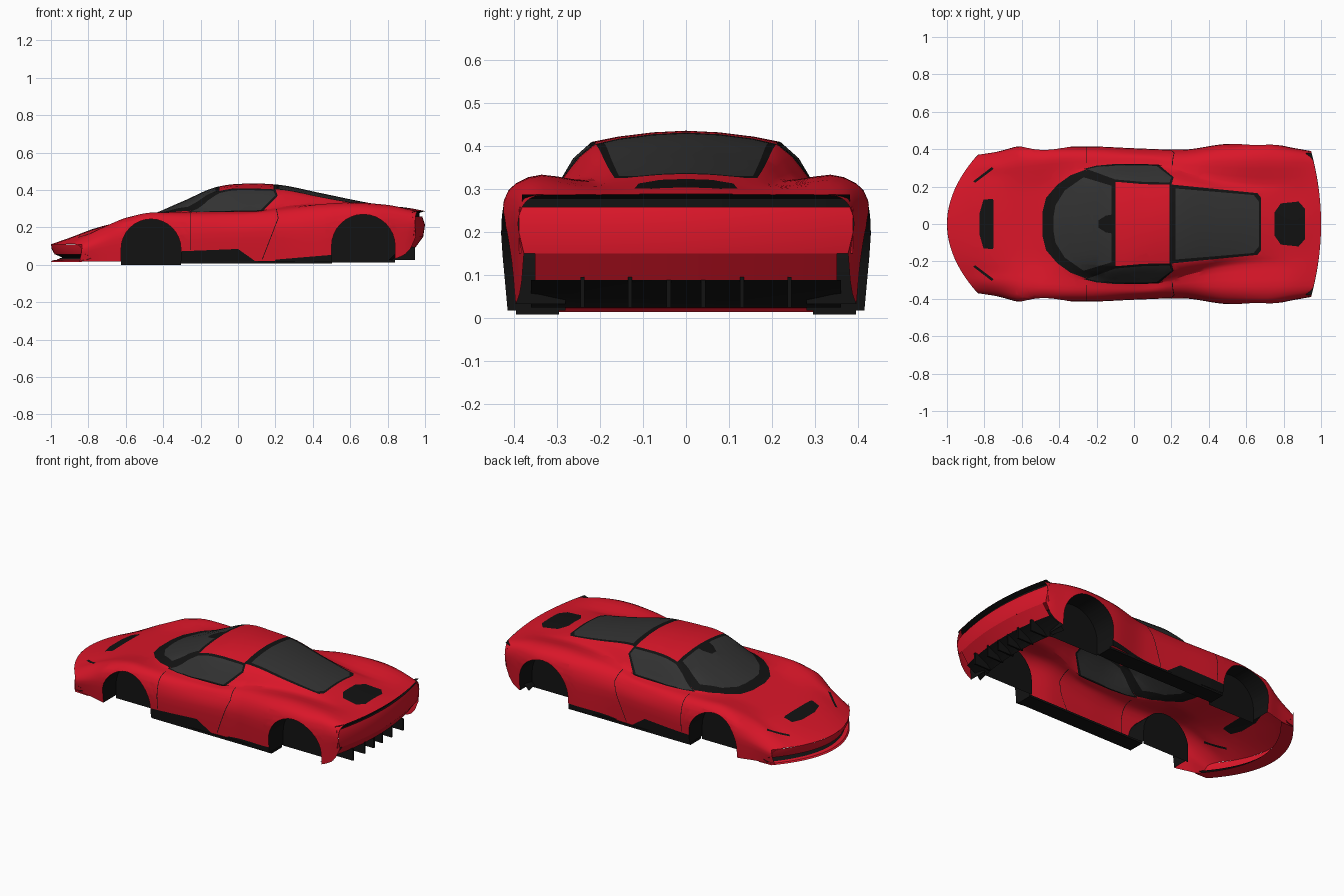
import bpy, bmesh, math
from mathutils import Vector

if "Cube" in bpy.data.objects:
    bpy.data.objects.remove(bpy.data.objects["Cube"])


def material(name, rgb):
    m = bpy.data.materials.new(name)
    m.diffuse_color = (*rgb, 1)
    m.use_nodes = True
    m.node_tree.nodes["Principled BSDF"].inputs["Base Color"].default_value = m.diffuse_color
    return m


RED = material("red_paint", (0.7, 0.008, 0.022))
BLACK = material("black_trim", (0.006, 0.006, 0.006))
GLASS = material("dark_glass", (0.032, 0.032, 0.032))


def finish(name, bm, mat):
    me = bpy.data.meshes.new(name)
    bm.to_mesh(me)
    bm.free()
    me.materials.append(mat)
    ob = bpy.data.objects.new(name, me)
    bpy.context.collection.objects.link(ob)
    bpy.ops.object.select_all(action='DESELECT')
    ob.select_set(True)
    bpy.context.view_layer.objects.active = ob
    bpy.ops.object.shade_smooth_by_angle(angle=math.radians(32))
    return ob


def curve(keys, x):
    """Smooth interpolation through (x, value) keys without overshoot."""
    x = min(max(x, keys[0][0]), keys[-1][0])
    i = 0
    while i < len(keys) - 2 and x > keys[i + 1][0]:
        i += 1
    d = [(b[1] - a[1]) / (b[0] - a[0]) for a, b in zip(keys, keys[1:])]

    def tan(k):
        if k == 0 or k == len(d):
            return d[min(k, len(d) - 1)]
        a, b = d[k - 1], d[k]
        return 2 * a * b / (a + b) if a * b > 0 else 0
    (x0, v0), (x1, v1) = keys[i], keys[i + 1]
    h = x1 - x0
    t = (x - x0) / h
    return (v0 * (1 + 2 * t) * (1 - t) ** 2 + h * tan(i) * t * (1 - t) ** 2
            + v1 * t * t * (3 - 2 * t) + h * tan(i + 1) * t * t * (t - 1))


# Character lines running nose to tail: half widths and heights
WIDTH = [(-1, .37), (-.85, .385), (-.62, .415), (-.25, .415), (0, .405), (.25, .397),
         (.5, .428), (.7, .432), (.9, .405), (1, .39)]
CENTRE_Z = [(-1, .11), (-.9, .145), (-.75, .2), (-.6, .236), (-.48, .264), (-.3, .338), (-.1, .42),
            (0, .433), (.1, .435), (.2, .43), (.45, .382), (.68, .335), (.8, .316), (.9, .306), (1, .288)]
ROOF_Y = [(-1, .17), (-.6, .17), (-.35, .2), (-.1, .225), (.05, .215), (.2, .212), (.68, .165), (1, .17)]
ROOF_Z = [(-1, .11), (-.75, .2), (-.49, .26), (-.4, .278), (-.25, .335), (-.1, .395), (0, .409),
          (.2, .403), (.45, .36), (.68, .322), (.8, .307), (1, .287)]
BELT_Y = [(-1, .25), (-.6, .25), (-.4, .27), (-.25, .3), (0, .318), (.12, .315), (.2, .3),
          (.3, .268), (.5, .23), (.7, .215), (1, .22)]
BELT_Z = [(-1, .11), (-.75, .2), (-.6, .243), (-.45, .272), (-.25, .283), (.1, .286), (.2, .305),
          (.35, .322), (.5, .32), (.7, .31), (.85, .302), (1, .286)]
FENDER_Y = [(-1, .31), (-.8, .31), (-.5, .34), (0, .36), (.3, .335), (.6, .335), (1, .33)]
FENDER_Z = [(-1, .112), (-.8, .19), (-.6, .252), (-.45, .28), (-.25, .277), (0, .273), (.2, .29),
            (.45, .325), (.6, .333), (.8, .322), (1, .286)]
SHOULDER_Z = [(-1, .105), (-.8, .165), (-.6, .228), (-.4, .252), (0, .242), (.2, .252),
              (.5, .287), (.65, .297), (.85, .292), (1, .272)]
WAIST_Z = [(-1, .08), (-.6, .15), (0, .17), (.6, .2), (1, .22)]
BOTTOM_Z = [(-1, .018), (.6, .018), (.84, .028), (.95, .065), (1, .15)]


def section(x):
    w = curve(WIDTH, x)
    ys = [0, curve(ROOF_Y, x), curve(BELT_Y, x), curve(FENDER_Y, x), w - .02, w, w - .014]
    zs = [curve(k, x) for k in (CENTRE_Z, ROOF_Z, BELT_Z, FENDER_Z, SHOULDER_Z, WAIST_Z, BOTTOM_Z)]
    ky = [(-1, -ys[1])] + list(enumerate(ys))
    kz = [(-1, zs[1])] + list(enumerate(zs))
    half = [(curve(ky, i / 3), curve(kz, i / 3)) for i in range(19)]
    ring = [(-y, z) for y, z in half[:0:-1]] + half
    nose, tail = max(0, (-.6 - x) / .4), max(0, (x - .7) / .3)
    return [(x + (1.2 * nose - .35 * tail) * y * y, y, z) for y, z in ring]


def loft(bm, rows):
    rows = [[bm.verts.new(p) for p in r] for r in rows]
    for a, b in zip(rows, rows[1:]):
        for j in range(len(a) - 1):
            bm.faces.new((a[j], b[j], b[j + 1], a[j + 1]))


# Body shell, open underneath
shell = bmesh.new()
loft(shell, [section(-1 + i / 32) for i in range(65)])


def cut(poly, axes, keep):
    """Score a convex outline into the shell and return the faces inside it."""
    a, b = axes
    lo = [min(p[k] for p in poly) for k in (0, 1)]
    hi = [max(p[k] for p in poly) for k in (0, 1)]
    sides = list(zip(poly, poly[1:] + poly[:1]))
    for p, q in sides:
        geom = set()
        for f in shell.faces:
            c = [v.co for v in f.verts]
            if keep(f.calc_center_median()) and all(
                    max(v[n] for v in c) >= lo[k] and min(v[n] for v in c) <= hi[k]
                    for k, n in enumerate(axes)):
                geom.update([f, *f.edges, *f.verts])
        co, no = Vector(), Vector()
        co[a], co[b] = p
        no[a], no[b] = q[1] - p[1], p[0] - q[0]
        bmesh.ops.bisect_plane(shell, geom=list(geom), dist=1e-5, plane_co=co, plane_no=no.normalized())

    def inside(c):
        s = [(q[0] - p[0]) * (c[b] - p[1]) - (q[1] - p[1]) * (c[a] - p[0]) for p, q in sides]
        return min(s) > 0 or max(s) < 0
    return [f for f in shell.faces if keep(f.calc_center_median()) and inside(f.calc_center_median())]


PARTS = [("body_shell", RED), ("wheel_wells", BLACK), ("window_frames", BLACK), ("windscreen", GLASS),
         ("side_windows", GLASS), ("rear_window", GLASS), ("vents", BLACK), ("sills", BLACK), ("door_seams", BLACK)]
IDS = {n: i for i, (n, m) in enumerate(PARTS)}


def top_panel(part, half):
    poly = half + [(x, -y) for x, y in reversed(half)]
    for f in cut(poly, (0, 1), lambda c: c.z > .1):
        f.material_index = IDS[part]


def pair(part, poly, axes):
    for s in (1, -1):
        pts = [(p, q * s) for p, q in poly] if axes == (0, 1) else poly
        for f in cut(pts, axes, lambda c: c.y * s > .15):
            f.material_index = IDS[part]


# Windows and their black surrounds
pair("window_frames", [(-.27, .295), (-.1, .226), (.05, .213), (.2, .21), (.212, .25), (.13, .319),
                       (-.1, .321), (-.2, .312)], (0, 1))
top_panel("window_frames", [(-.49, .06), (-.47, .14), (-.41, .21), (-.34, .26), (-.26, .29), (-.1, .23)])
pair("side_windows", [(-.25, .293), (-.1, .238), (.05, .225), (.19, .222), (.2, .25), (.12, .311),
                      (-.1, .315), (-.2, .305)], (0, 1))
top_panel("windscreen", [(-.43, .04), (-.42, .1), (-.37, .18), (-.27, .25), (-.12, .205)])
top_panel("window_frames", [(-.19, .02), (-.15, .045), (-.12, .05)])
top_panel("window_frames", [(.19, .212), (.66, .165), (.68, .14)])
top_panel("rear_window", [(.222, .19), (.64, .155), (.668, .12)])

# Bonnet vent, deck vent and headlamp slits
top_panel("vents", [(-.825, .06), (-.805, .13), (-.755, .135), (-.75, .12)])
top_panel("vents", [(.75, .06), (.785, .11), (.88, .12), (.915, .08)])
pair("vents", [(-.85, .22), (-.75, .295), (-.76, .305), (-.86, .228)], (0, 1))

# Black sills and thin door seams
pair("sills", [(-.32, 0), (-.32, .072), (0, .085), (.12, 0)], (0, 2))
pair("sills", [(.19, 0), (.2, .028), (.52, .055), (.52, 0)], (0, 2))
for p, q in (((-.255, .08), (-.255, .28)), ((.13, .03), (.215, .25)), ((.215, .25), (.205, .3))):
    pair("door_seams", [(p[0] - .002, p[1]), (q[0] - .002, q[1]), (q[0] + .002, q[1]), (p[0] + .002, p[1])], (0, 2))

# Wheel arches: cut the opening, then turn its rim inwards and close the inner wall
for cx, cz, r, z0 in ((-.465, .085, .16, 0), (.67, .1, .17, .012)):
    arch = [(cx + r * math.cos(a * math.pi / 16), cz + r * math.sin(a * math.pi / 16)) for a in range(17)]
    arch += [(cx - r, -.05), (cx + r, -.05)]
    for s in (1, -1):
        faces = set(cut(arch, (0, 2), lambda c: c.y * s > .28))
        rim = [e for e in {e for f in faces for e in f.edges}
               if len(e.link_faces) == 2 and not faces.issuperset(e.link_faces)]
        bmesh.ops.delete(shell, geom=list(faces), context='FACES')
        new = bmesh.ops.extrude_edge_only(shell, edges=rim)["geom"]
        wall = [g for g in new if isinstance(g, bmesh.types.BMVert)]
        for v in wall:
            v.co.y = s * .28
        wall += [shell.verts.new((cx + k * r, s * .28, z0)) for k in (-1, 1)]
        wall.sort(key=lambda v: math.atan2(v.co.x - cx, v.co.z - cz))
        for f in [g for g in new if isinstance(g, bmesh.types.BMFace)] + [shell.faces.new(wall)]:
            f.material_index = IDS["wheel_wells"]

# Split the shell into named parts
for i, (name, mat) in enumerate(PARTS):
    bm = shell.copy()
    bmesh.ops.delete(bm, geom=[f for f in bm.faces if f.material_index != i], context='FACES')
    for f in bm.faces:
        f.material_index = 0
    finish(name, bm, mat)
shell.free()


def bumper(name, mat, x_end, bend, half, profile):
    bm = bmesh.new()
    ys = [half * (i / 12 - 1) for i in range(25)]
    loft(bm, [[(x_end + bend * y * y + dx, y, z) for y in ys] for dx, z in profile])
    finish(name, bm, mat)


# Nose: upper lip, dark mouth, splitter
bumper("nose_lip", RED, -1, 1.2, .37, [(.02, .055), (.004, .085), (0, .11)])
bumper("front_mouth", BLACK, -1, 1.2, .37, [(.03, .028), (.06, .04), (.02, .057)])
bumper("front_splitter", RED, -1, 1.2, .37, [(.09, .014), (0, .016), (.008, .024), (.05, .03)])

# Tail: light slot, panel, lower bumper, diffuser
bumper("tail_light_slot", BLACK, 1, -.35, .38, [(0, .287), (-.03, .278), (-.03, .256), (-.015, .256)])
bumper("tail_panel", RED, 1, -.35, .388, [(-.015, .258), (0, .215), (-.01, .15)])
bumper("rear_bumper", RED, 1, -.35, .35, [(-.01, .15), (-.055, .088)])
bumper("diffuser", BLACK, 1, -.35, .36, [(-.055, .088), (-.12, .055), (-.15, .025)])


def box(name, size, loc):
    bm = bmesh.new()
    bmesh.ops.create_cube(bm, size=1)
    for v in bm.verts:
        v.co = Vector(c * d + o for c, d, o in zip(v.co, size, loc))
    finish(name, bm, BLACK)


# Diffuser fins and the flat sill edges under the doors
for s in (1, -1):
    for y in (.04, .13, .24):
        box("diffuser_fin", (.11, .01, .07), (.89, s * y, .06))
    box("sill_edge", (.81, .1, .012), (.098, s * .345, .014))
